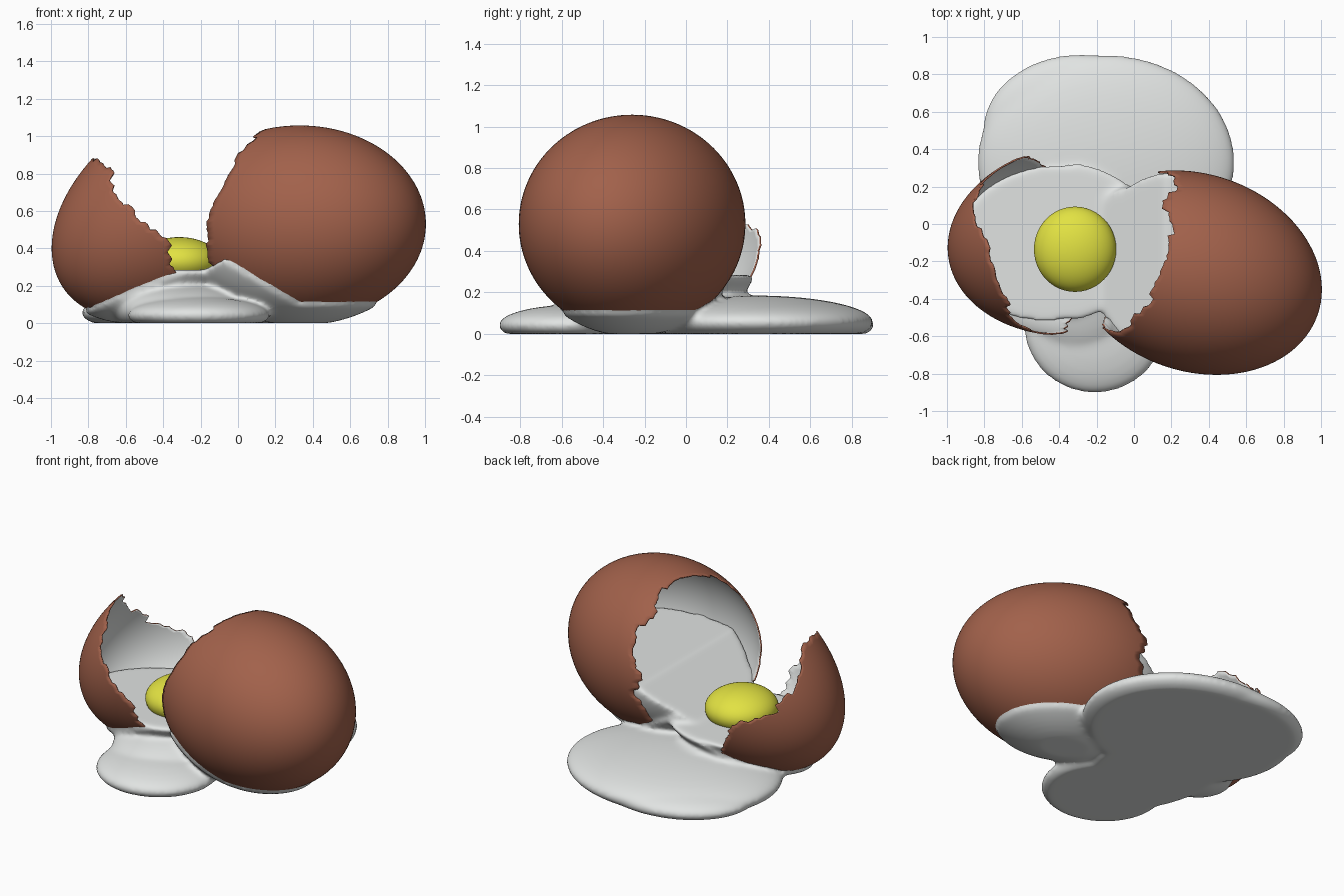
import bpy, bmesh, math, random
from mathutils import Vector, Matrix

if "Cube" in bpy.data.objects:
    bpy.data.objects.remove(bpy.data.objects["Cube"])

random.seed(4)


def material(name, rgb):
    m = bpy.data.materials.new(name)
    m.diffuse_color = (*rgb, 1)
    m.use_nodes = True
    m.node_tree.nodes["Principled BSDF"].inputs["Base Color"].default_value = m.diffuse_color
    return m


BROWN = material("shell brown", (0.36, 0.12, 0.07))
WHITE = material("egg white", (0.75, 0.77, 0.76))
YELLOW = material("yolk yellow", (0.76, 0.76, 0.055))

# Each egg half: centre, long axis, half length, radius
RIGHT = (Vector((0.33, -0.26, 0.53)), Vector((0.946, -0.326, 0)).normalized(), 0.69, 0.527)
LEFT = (Vector((-0.288, -0.08, 0.628)), Vector((-0.82, -0.115, -0.56)).normalized(), 0.785, 0.515)


def frame(axis):
    up = (Vector((0, 0, 1)) - axis * axis.z).normalized()
    side = axis.cross(up)
    if side.y > 0:
        side = -side
    return up, side


def add_object(name, bm, *mats):
    me = bpy.data.meshes.new(name)
    bm.to_mesh(me)
    bm.free()
    ob = bpy.data.objects.new(name, me)
    bpy.context.collection.objects.link(ob)
    for m in mats:
        me.materials.append(m)
    for p in me.polygons:
        p.use_smooth = True
    return ob


def shell(name, egg, edge):
    """Broken egg shell; edge gives the break position along the axis around the rim, from top to front."""
    centre, axis, length, radius = egg
    up, side = frame(axis)
    n, rings = 180, 32
    jag, rough = [], 0.0
    for i in range(n):
        if i % 4 == 0:
            rough = rough * 0.6 + random.uniform(-0.03, 0.03)
        jag.append(rough + random.uniform(-0.004, 0.004))
    bm = bmesh.new()
    tip = bm.verts.new(centre + axis * length)
    prev = None
    limits = []
    for i in range(n):
        f = i / n * len(edge)
        k, w = int(f), f - int(f)
        w = w * w * (3 - 2 * w)
        t = edge[k] * (1 - w) + edge[(k + 1) % len(edge)] * w + jag[i]
        limits.append(math.acos(t / length))
    mean = sum(limits) / n
    for r in range(1, rings + 1):
        s = r / rings
        row = []
        for i in range(n):
            th = s * (mean + (limits[i] - mean) * s ** 4)
            ph = math.tau * i / n
            row.append(bm.verts.new(centre + axis * length * math.cos(th)
                       + (up * math.cos(ph) + side * math.sin(ph)) * radius * math.sin(th)))
        for i in range(n):
            j = (i + 1) % n
            if prev:
                bm.faces.new((prev[i], row[i], row[j], prev[j]))
            else:
                bm.faces.new((tip, row[i], row[j]))
        prev = row
    bm.normal_update()
    for f in bm.faces:
        if f.normal.dot(f.calc_center_median() - centre) < 0:
            f.normal_flip()
    ob = add_object(name, bm, BROWN, WHITE)
    sol = ob.modifiers.new("thickness", 'SOLIDIFY')
    sol.thickness = 0.009
    sol.offset = -1
    sol.material_offset = 1
    sol.material_offset_rim = 0
    return ob


shell("large_shell", RIGHT, [-.16, -.22, -.34, -.34, -.33, -.33, -.33, -.27])
shell("small_shell", LEFT, [.29, .29, .27, .25, .30, .30, .31, .42])


# Egg white: ellipsoids cut by planes, fused into one smooth body
white = bmesh.new()


def blob(matrix, *tops):
    """Ellipsoid cut flat at the ground and below each sloping top (height at x = 0, slope along x)."""
    part = bmesh.new()
    bmesh.ops.create_uvsphere(part, u_segments=96, v_segments=64, radius=1, matrix=matrix)
    cuts = [(Vector((0, 0, h)), Vector((-k, 0, 1))) for h, k in tops]
    cuts.append((Vector((0, 0, 0)), Vector((0, 0, -1))))
    for co, no in cuts:
        bmesh.ops.bisect_plane(part, geom=part.verts[:] + part.edges[:] + part.faces[:],
                               plane_co=co, plane_no=no, clear_outer=True)
        rim = [e for e in part.edges if e.is_boundary]
        if rim:
            bmesh.ops.holes_fill(part, edges=rim, sides=0)
    bmesh.ops.recalc_face_normals(part, faces=part.faces[:])
    me = bpy.data.meshes.new("blob")
    part.to_mesh(me)
    part.free()
    white.from_mesh(me)
    bpy.data.meshes.remove(me)


def egg_matrix(egg, scale):
    centre, axis, length, radius = egg
    up, side = frame(axis)
    cols = [side * radius * scale, up * radius * scale, axis * length * scale]
    return Matrix.Translation(centre) @ Matrix(cols).transposed().to_4x4()


def puddle(x, y, rx, ry, h):
    blob(Matrix.Translation((x, y, h * 0.3)) @ Matrix.Diagonal((rx, ry, h * 0.7, 1)))


SLOPE = (0.39, 0.6)
# filling inside the shells
blob(egg_matrix(RIGHT, 0.99), (0.49, 0), SLOPE)
blob(egg_matrix(LEFT, 0.99), (0.285, 0))
# coat clinging to their undersides
blob(egg_matrix(RIGHT, 1.03), (0.095, 0))
blob(egg_matrix(RIGHT, 1.03), (0.29, -0.6), SLOPE)
blob(egg_matrix(LEFT, 1.03), (0.275, 0), (0.40, 0.42))
# spilled puddles
puddle(-0.15, 0.33, 0.69, 0.575, 0.185)
puddle(-0.28, 0.50, 0.53, 0.41, 0.15)
puddle(-0.21, -0.54, 0.38, 0.365, 0.14)
puddle(-0.28, -0.10, 0.40, 0.60, 0.23)

body = add_object("egg_white", white, WHITE)
fuse = body.modifiers.new("fuse", 'REMESH')
fuse.mode = 'VOXEL'
fuse.voxel_size = 0.014
fuse.use_smooth_shade = True
soft = body.modifiers.new("soften", 'SMOOTH')
soft.factor = 0.5
soft.iterations = 20

# Yolk
bm = bmesh.new()
bmesh.ops.create_uvsphere(bm, u_segments=48, v_segments=32, radius=1,
                          matrix=Matrix.Translation((-0.315, -0.135, 0.33))
                          @ Matrix.Diagonal((0.22, 0.228, 0.13, 1)))
add_object("yolk", bm, YELLOW)
